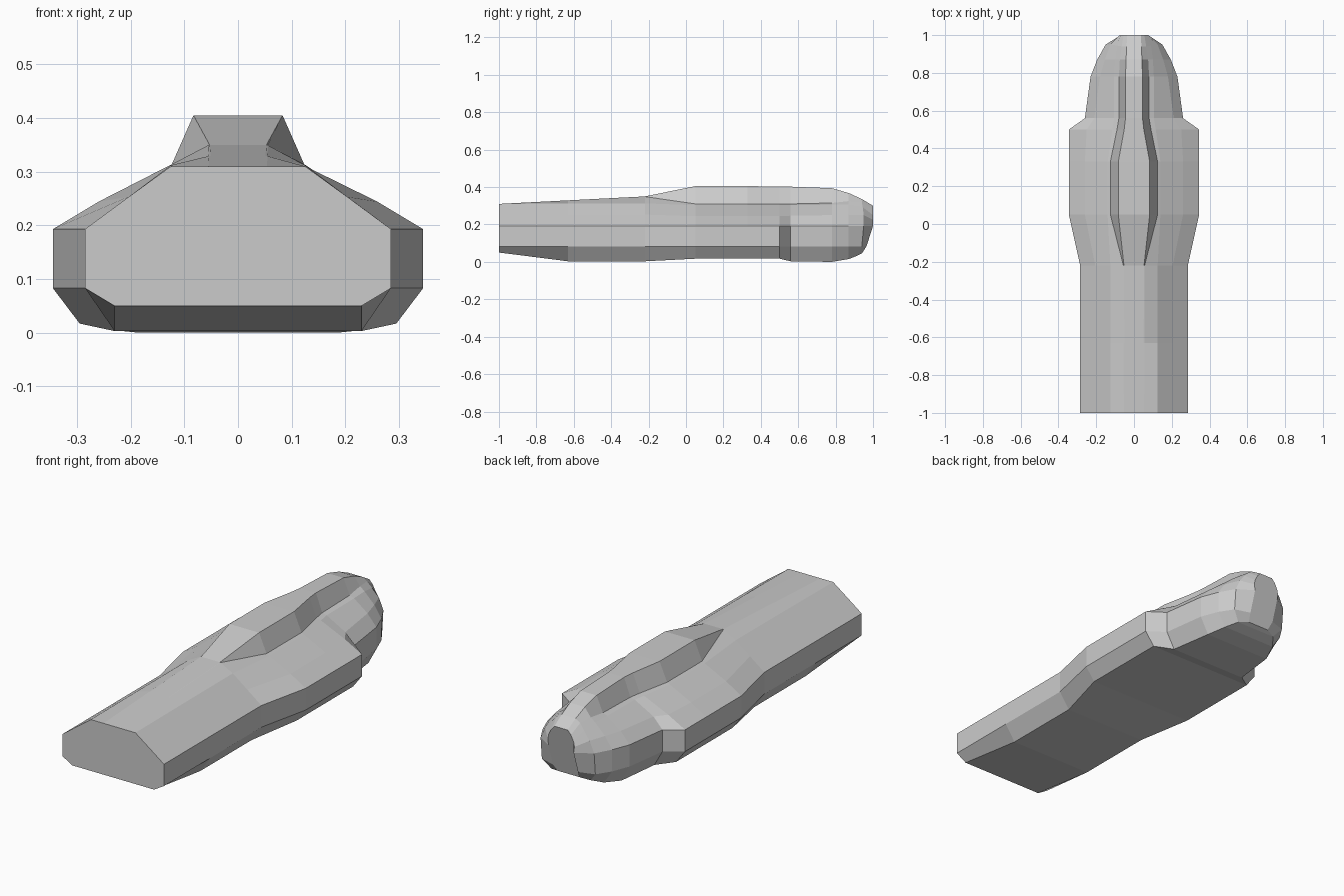
import bpy, bmesh

# Half cross-sections along the hull: y, side width, keel (x, z), shoulder (x, z),
# deck (x, z), spine base (x, z), spine top (x, z)
STATIONS = [
    (-1.00, .285, .23, .050, .205, .252, .125, .31, .054, .31, .050, .31),
    (-0.63, .285, .23, .003, .205, .252, .125, .312, .055, .329, .051, .329),
    (-0.22, .285, .23, .003, .205, .253, .125, .313, .056, .349, .053, .35),
    (0.05, .345, .295, .017, .26, .244, .140, .303, .125, .31, .083, .405),
    (0.33, .345, .295, .017, .26, .244, .140, .303, .125, .31, .083, .405),
    (0.50, .345, .295, .017, .25, .244, .115, .304, .090, .31, .052, .403),
    (0.56, .260, .215, .003, .21, .247, .105, .304, .080, .31, .045, .402),
    (0.78, .230, .185, .000, .18, .250, .105, .306, .080, .315, .045, .394),
    (0.87, .195, .150, .015, .155, .252, .100, .306, .075, .325, .042, .368),
]
Z_LOW, Z_HIGH = .083, .193


def half_section(row):
    y, w, bx, bz, mx, mz, kx, kz, sx, sz, tx, tz = row
    return [(bx, y, bz), (w, y, Z_LOW), (w, y, Z_HIGH), (mx, y, mz),
            (kx, y, kz), (sx, y, sz), (tx, y, tz)]


rings = [half_section(r) for r in STATIONS]
# Rounded nose, whose lower points sit further back
rings.append([(.11, .92, .035), (.15, .94, Z_LOW), (.15, .95, Z_HIGH), (.125, .95, .25),
              (.090, .945, .292), (.065, .94, .320), (.039, .94, .336)])
rings.append([(.06, .94, .045), (.07, .965, Z_LOW), (.07, 1, Z_HIGH), (.075, 1, .225),
              (.070, 1, .25), (.055, 1, .28), (.037, 1, .30)])

# Loft mirrored rings into one closed hull
bm = bmesh.new()
loops = []
for half in rings:
    full = half + [(-x, y, z) for x, y, z in reversed(half)]
    loops.append([bm.verts.new(p) for p in full])
for a, b in zip(loops, loops[1:]):
    n = len(a)
    for i in range(n):
        j = (i + 1) % n
        bm.faces.new((a[i], a[j], b[j], b[i]))
bm.faces.new(loops[0])
bm.faces.new(loops[-1])
bmesh.ops.recalc_face_normals(bm, faces=bm.faces)

# Rest the keel on the ground
low = min(v.co.z for v in bm.verts)
bmesh.ops.translate(bm, verts=bm.verts, vec=(0, 0, -low))

mesh = bpy.data.meshes.new("hull")
bm.to_mesh(mesh)
bm.free()
hull = bpy.data.objects.new("hull", mesh)
bpy.context.collection.objects.link(hull)
